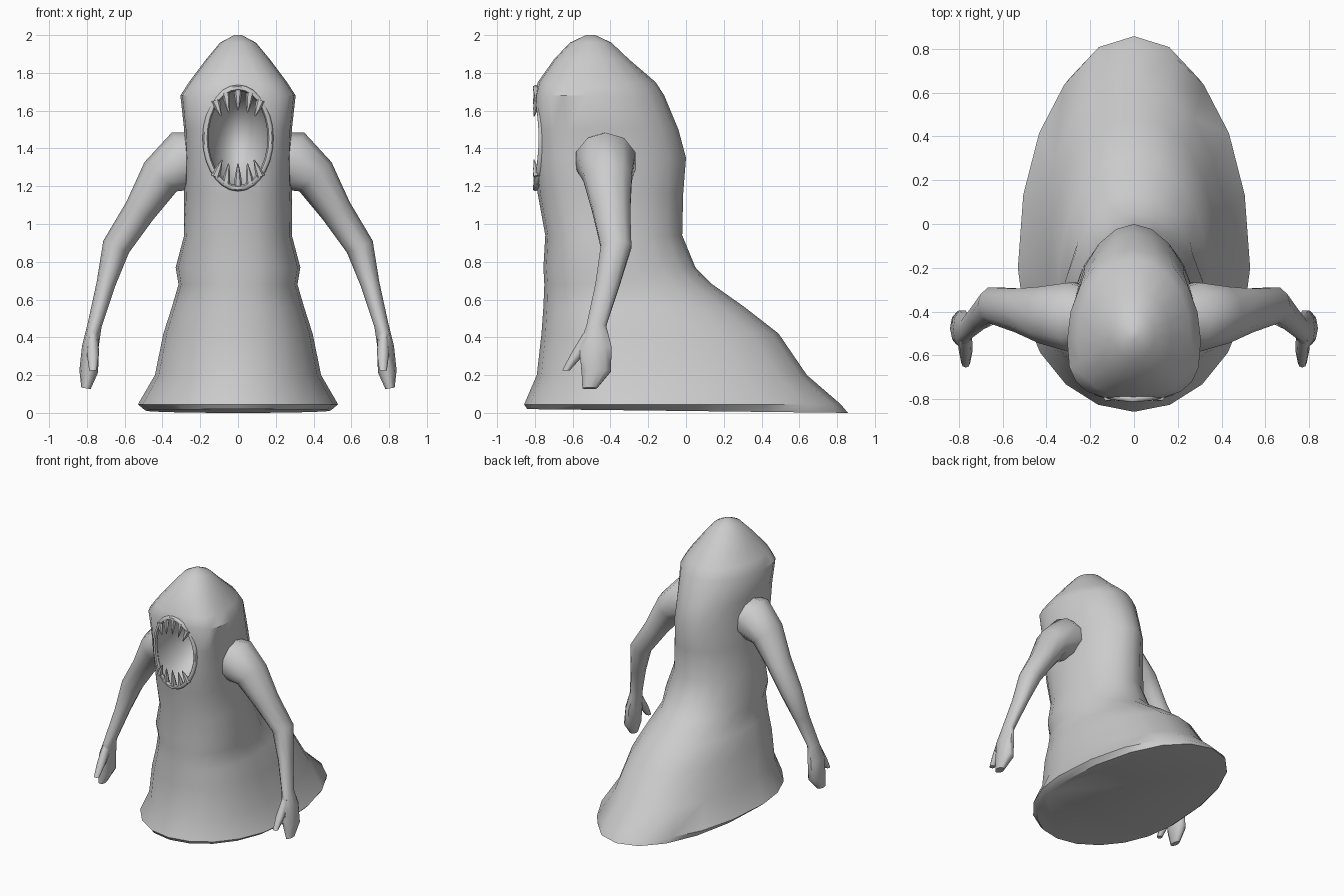
import bpy, bmesh
from math import sin, cos, pi
from mathutils import Vector

if "Cube" in bpy.data.objects:
    bpy.data.objects.remove(bpy.data.objects["Cube"])


def loft(name, rings):
    """Skin a list of closed point rings and cap both ends."""
    bm = bmesh.new()
    vs = [[bm.verts.new(p) for p in r] for r in rings]
    n = len(rings[0])
    for a, b in zip(vs, vs[1:]):
        for i in range(n):
            j = (i + 1) % n
            bm.faces.new((a[i], a[j], b[j], b[i]))
    bm.faces.new(vs[0])
    bm.faces.new(vs[-1])
    bmesh.ops.recalc_face_normals(bm, faces=bm.faces)
    me = bpy.data.meshes.new(name)
    bm.to_mesh(me)
    bm.free()
    ob = bpy.data.objects.new(name, me)
    bpy.context.collection.objects.link(ob)
    return ob


def smooth(ob, deg=40):
    bpy.ops.object.select_all(action='DESELECT')
    ob.select_set(True)
    bpy.context.view_layer.objects.active = ob
    bpy.ops.object.shade_smooth_by_angle(angle=deg * pi / 180)


def body_ring(z, w, yf, yb, ym, nf, nb, sides=20):
    """Rounded outline: half width, front y, back y, widest y, squareness front/back."""
    pts = []
    for i in range(sides):
        s, c = sin(2 * pi * i / sides), cos(2 * pi * i / sides)
        n, d = (nf, ym - yf) if c > 1e-6 else (nb, yb - ym)
        x = w * abs(s) ** (2 / n) * (1 if s > 0 else -1)
        y = ym - d * abs(c) ** (2 / n) * (1 if c > 0 else -1)
        pts.append((x, y, z))
    return pts


# Robe and hood, from hem to crown
sections = [
    (0.00, .49, -.84, .857, -.20, 2.0, 2.1),
    (0.045, .53, -.857, .82, -.20, 2.0, 2.1),
    (0.20, .44, -.79, .64, -.25, 2.1, 2.2),
    (0.42, .395, -.765, .49, -.30, 2.2, 2.2),
    (0.56, .35, -.755, .31, -.33, 2.2, 2.1),
    (0.68, .315, -.75, .14, -.38, 2.2, 2.0),
    (0.77, .33, -.755, .05, -.40, 2.2, 2.0),
    (0.94, .285, -.745, -.02, -.42, 2.3, 2.0),
    (1.16, .285, -.785, -.015, -.42, 2.6, 1.9),
    (1.35, .28, -.80, 0.0, -.45, 2.9, 1.9),
    (1.50, .285, -.80, -.04, -.48, 3.0, 1.9),
    (1.68, .305, -.80, -.115, -.53, 3.0, 2.0),
    (1.75, .26, -.785, -.16, -.52, 2.7, 2.0),
    (1.87, .17, -.70, -.30, -.51, 2.3, 2.0),
    (1.96, .095, -.615, -.395, -.505, 2.0, 2.0),
    (2.00, .02, -.53, -.48, -.505, 2.0, 2.0),
]
rings = [body_ring(*s) for s in sections]
rings[0] = [(x, y, .02 * (.857 - y) / 1.7) for x, y, z in rings[0]]
body = loft("robe_body", rings)

# Mouth cavity
bpy.ops.mesh.primitive_uv_sphere_add(segments=28, ring_count=16, location=(0, -.80, 1.455))
cutter = bpy.context.object
cutter.name = "mouth_cutter"
cutter.scale = (.17, .36, .265)
cutter.hide_render = True
mod = body.modifiers.new("mouth", 'BOOLEAN')
mod.operation = 'DIFFERENCE'
mod.solver = 'EXACT'
mod.object = cutter
bpy.context.view_layer.objects.active = body
bpy.ops.object.modifier_apply(modifier="mouth")
bpy.data.objects.remove(cutter)
smooth(body)

# Lip around the mouth
lip = []
for i in range(28):
    a = 2 * pi * i / 28
    ctr = Vector((.172 * cos(a), -.797 + .03 * cos(a) ** 2, 1.455 + .266 * sin(a)))
    out = Vector((cos(a), 0, sin(a)))
    lip.append([ctr + out * .016 * cos(b) + Vector((0, .016 * sin(b), 0))
                for b in (k * pi / 3 for k in range(6))])
lip_ob = loft("mouth_lip", lip + [lip[0]])
bm = bmesh.new()
bm.from_mesh(lip_ob.data)
bmesh.ops.delete(bm, geom=[f for f in bm.faces if len(f.verts) > 4], context='FACES_ONLY')
bmesh.ops.remove_doubles(bm, verts=bm.verts, dist=.0005)
bmesh.ops.recalc_face_normals(bm, faces=bm.faces)
bm.to_mesh(lip_ob.data)
bm.free()
smooth(lip_ob, 60)


# Teeth: base x, base z, tip x, tip z
def tooth(name, bx, bz, tx, tz):
    b, t = Vector((bx, -.785, bz)), Vector((tx, -.805, tz))
    side = (t - b).cross(Vector((0, 1, 0))).normalized()
    ring = lambda c, r: [c + side * r * cos(k * pi / 3) + Vector((0, r * sin(k * pi / 3), 0))
                         for k in range(6)]
    smooth(loft(name, [ring(b, .024), ring(b.lerp(t, .5), .016), ring(t, .003)]))


for n, (bx, bz, tx, tz) in enumerate([(0, 1.72, 0, 1.60), (.065, 1.70, .05, 1.59),
                                      (.12, 1.655, .09, 1.57)]):
    for s in ((1,) if n == 0 else (1, -1)):
        tooth("upper_tooth", s * bx, bz, s * tx, tz)
for n, (bx, bz, tx, tz) in enumerate([(0, 1.19, 0, 1.32), (.065, 1.205, .05, 1.32),
                                      (.12, 1.25, .085, 1.34)]):
    for s in ((1,) if n == 0 else (1, -1)):
        tooth("lower_tooth", s * bx, bz, s * tx, tz)


# Arms and thumbs: x, y, z, half thickness seen from front, half depth in y
def limb(name, path, side, sides=10):
    pts = [Vector(p[:3]) for p in path]
    out = []
    for i, p in enumerate(path):
        d = pts[min(i + 1, len(pts) - 1)] - pts[max(i - 1, 0)]
        u = Vector((-d.z, 0, d.x)).normalized()
        ring = [pts[i] + u * p[3] * cos(2 * pi * k / sides)
                + Vector((0, p[4] * sin(2 * pi * k / sides), 0)) for k in range(sides)]
        out.append([(side * v.x, v.y, v.z) for v in ring])
    smooth(loft(name, out), 50)


arm = [(.16, -.43, 1.37, .12, .13), (.28, -.425, 1.335, .165, .165),
       (.41, -.415, 1.25, .115, .135), (.52, -.395, 1.07, .085, .105),
       (.645, -.37, .88, .075, .085), (.70, -.415, .68, .05, .068),
       (.76, -.475, .46, .038, .055), (.782, -.48, .35, .044, .09),
       (.79, -.475, .22, .05, .082), (.805, -.51, .13, .025, .04)]
thumb = [(.77, -.50, .42, .03, .045), (.768, -.575, .31, .032, .036),
         (.768, -.635, .225, .02, .02)]
for side, label in ((1, "right"), (-1, "left")):
    limb(label + "_arm", arm, side)
    limb(label + "_thumb", thumb, side, 8)
